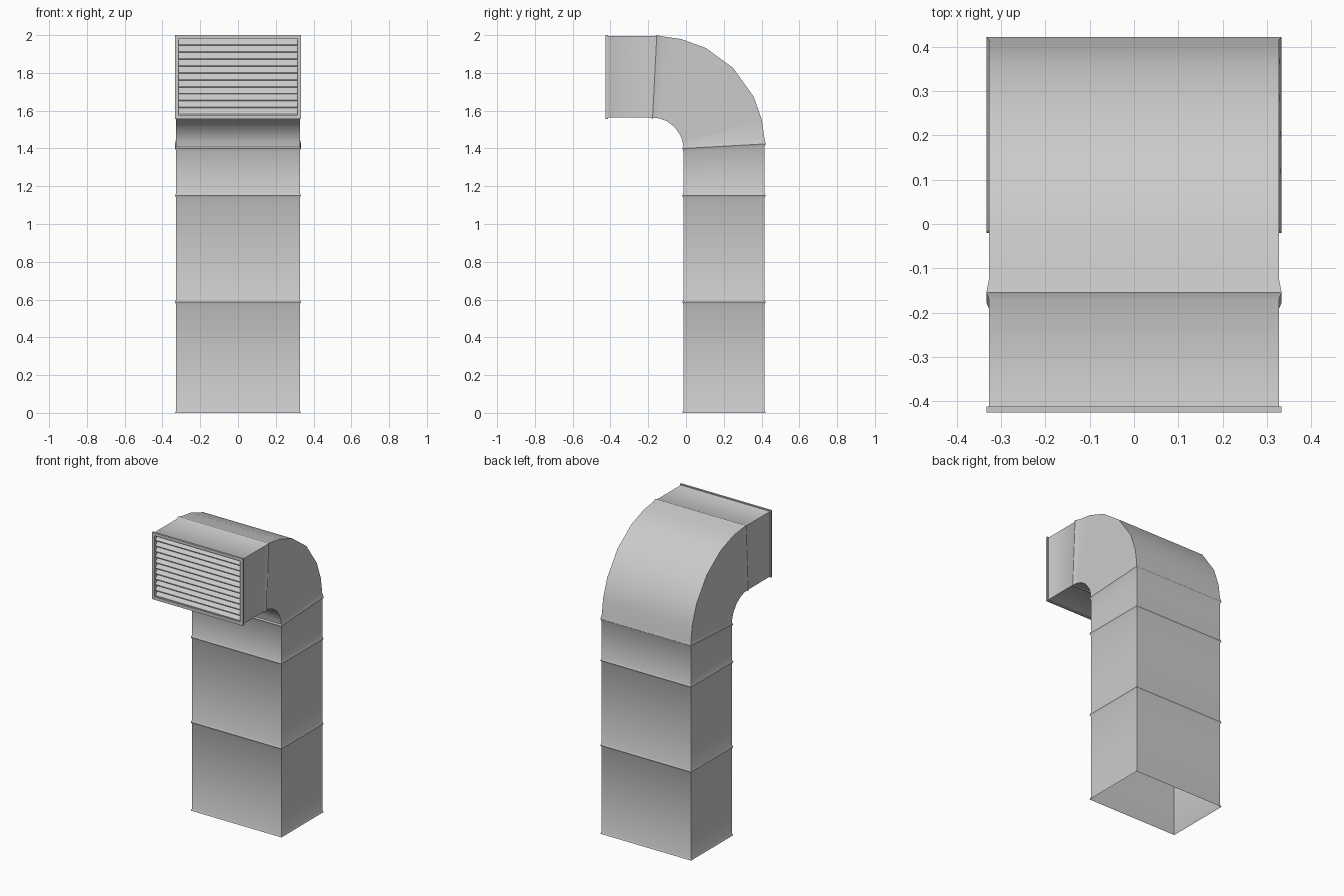
import bpy, math
from mathutils import Vector

if "Cube" in bpy.data.objects:
    bpy.data.objects.remove(bpy.data.objects["Cube"])

HW, FLARE = 0.327, 0.006


def make_mesh(name, verts, faces, smooth=False):
    me = bpy.data.meshes.new(name)
    me.from_pydata(verts, [], faces)
    me.update()
    ob = bpy.data.objects.new(name, me)
    bpy.context.collection.objects.link(ob)
    if smooth:
        bpy.ops.object.select_all(action='DESELECT')
        ob.select_set(True)
        bpy.context.view_layer.objects.active = ob
        bpy.ops.object.shade_smooth_by_angle(angle=math.radians(28))
    return ob


def duct(name, stations):
    """Open rectangular tube; a station is (inner (y,z), outer (y,z), flared)."""
    verts, faces = [], []
    for inner, outer, flared in stations:
        a, b = Vector(inner), Vector(outer)
        f = FLARE if flared else 0
        d = (b - a).normalized() * f
        a, b, w = a - d, b + d, HW + f
        verts += [(-w, *a), (w, *a), (w, *b), (-w, *b)]
    for s in range(len(stations) - 1):
        for i in range(4):
            j = (i + 1) % 4
            faces.append((s*4 + i, s*4 + j, s*4 + 4 + j, s*4 + 4 + i))
    return make_mesh(name, verts, faces, True)


def box(name, x0, x1, y0, y1, z0, z1):
    v = [(x, y, z) for z in (z0, z1) for y in (y0, y1) for x in (x0, x1)]
    f = [(0, 2, 3, 1), (4, 5, 7, 6), (0, 1, 5, 4),
         (2, 6, 7, 3), (0, 4, 6, 2), (1, 3, 7, 5)]
    return make_mesh(name, v, f)


# vertical sections with flared joints; the last one has a slanted top
YI, YO, LIP = -0.014, 0.416, 0.014
for name, (bi, bo), (ti, to) in [("lower_duct", (0, 0), (0.587, 0.587)),
                                 ("middle_duct", (0.587, 0.587), (1.15, 1.15)),
                                 ("upper_duct", (1.15, 1.15), (1.40, 1.424))]:
    duct(name, [((YI, bi), (YO, bo), True),
                ((YI, bi + LIP), (YO, bo + LIP), False),
                ((YI, ti - LIP), (YO, to - LIP), False),
                ((YI, ti), (YO, to), True)])

# elbow
def elbow_station(deg, flared):
    c, s = math.cos(math.radians(deg)), math.sin(math.radians(deg))
    return ((-0.177 + 0.163*c, 1.40 + 0.163*s),
            (-0.155 + 0.571*c, 1.424 + 0.570*s), flared)

duct("elbow", [elbow_station(a, a in (0, 90))
               for a in (0, 3, 13, 26, 45, 63, 77, 87, 90)])

# horizontal outlet
ZI, ZO = 1.563, 1.994
duct("outlet_duct", [((-0.177, ZI), (-0.155, ZO), True),
                     ((-0.191, ZI), (-0.169, ZO), False),
                     ((-0.411, ZI), (-0.411, ZO), False),
                     ((-0.425, ZI), (-0.425, ZO), True)])

# grille frame
X, XI = HW + FLARE, 0.314
Z0, Z1, L0, L1 = ZI - FLARE, ZO + FLARE, 1.577, 1.981
for side, x0, x1 in (("left", -X, -XI), ("right", XI, X)):
    box("frame_" + side, x0, x1, -0.425, -0.412, Z0, Z1)
    box("frame_lip_" + side, max(x0, -0.325), min(x1, 0.325), -0.412, -0.375, L0, L1)
box("frame_bottom", -XI, XI, -0.425, -0.412, Z0, L0)
box("frame_top", -XI, XI, -0.425, -0.412, L1, Z1)

# slanted louvre slats, lower edge forward
N = 11
pitch = (L1 - L0) / N
for i in range(N):
    z = L0 + i * pitch
    profile = [(-0.416, z), (-0.416, z + 0.005),
               (-0.384, z + pitch + 0.002), (-0.384, z + pitch - 0.003)]
    v = [(x, *p) for x in (-XI, XI) for p in profile]
    f = [(3, 2, 1, 0), (4, 5, 6, 7)]
    f += [(k, (k + 1) % 4, (k + 1) % 4 + 4, k + 4) for k in range(4)]
    make_mesh(f"louvre_slat_{i + 1}", v, f)
